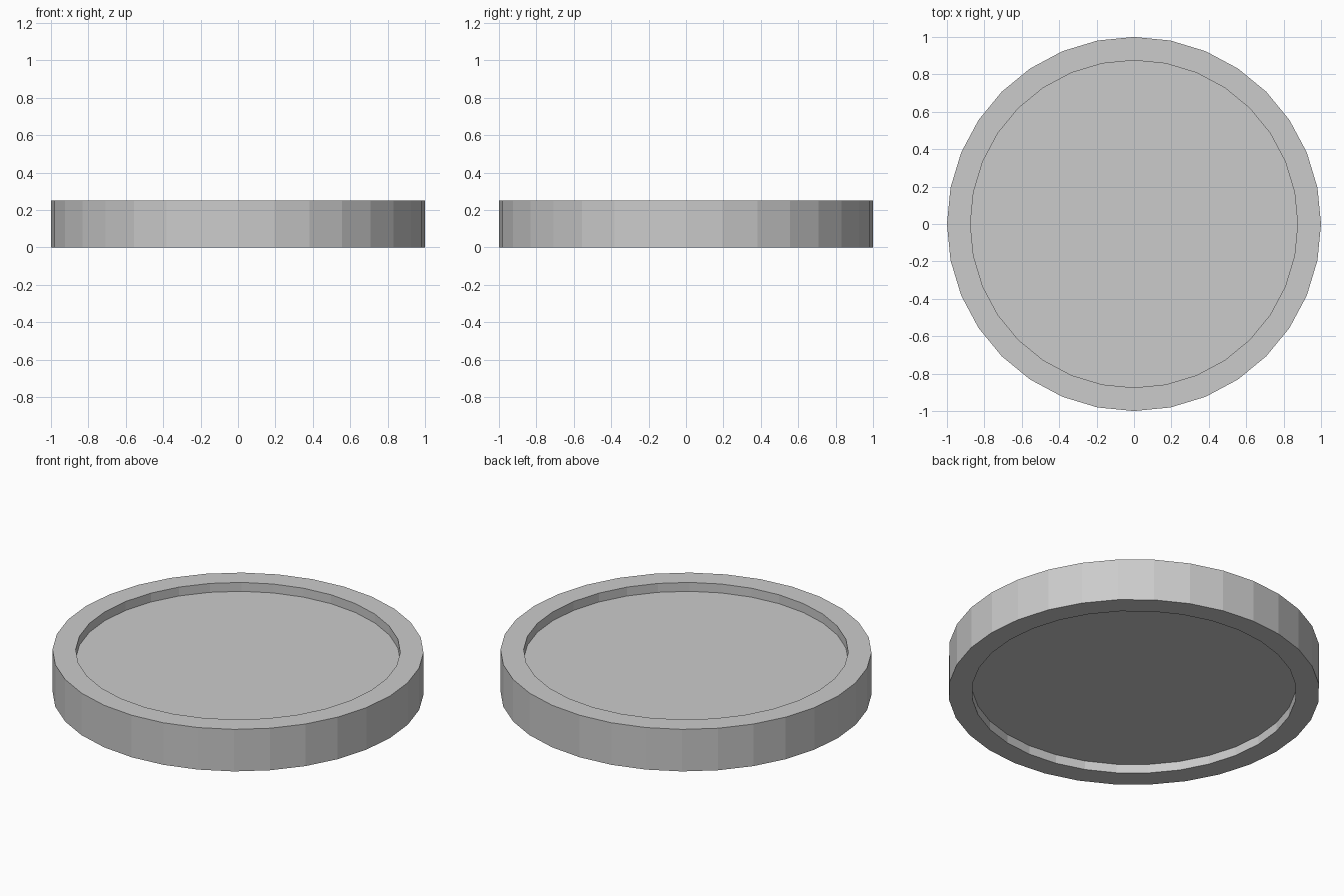
import bpy, bmesh
from mathutils import Matrix, Vector

if "Cube" in bpy.data.objects:
    bpy.data.objects.remove(bpy.data.objects["Cube"])

SIDES, RADIUS, HEIGHT = 32, 1.0, 0.25
INNER_RADIUS, RECESS = 0.875, 0.053

bm = bmesh.new()

# Solid disc standing on z = 0
bmesh.ops.create_cone(bm, cap_ends=True, segments=SIDES, radius1=RADIUS, radius2=RADIUS,
                      depth=HEIGHT, matrix=Matrix.Translation((0, 0, HEIGHT / 2)))
bm.normal_update()


def recess_cap(cap):
    """Leave a flat rim and sink the middle of a cap into the disc."""
    sink = -cap.normal.copy() * RECESS
    # rim
    inner = bmesh.ops.extrude_discrete_faces(bm, faces=[cap])["faces"][0]
    for v in inner.verts:
        v.co.x *= INNER_RADIUS / RADIUS
        v.co.y *= INNER_RADIUS / RADIUS
    # recess wall and floor
    floor = bmesh.ops.extrude_discrete_faces(bm, faces=[inner])["faces"][0]
    bmesh.ops.translate(bm, verts=floor.verts[:], vec=Vector(sink))


# Same recess on the top and the underside
for cap in [f for f in bm.faces if len(f.verts) == SIDES]:
    recess_cap(cap)

bmesh.ops.recalc_face_normals(bm, faces=bm.faces[:])
mesh = bpy.data.meshes.new("rimmed_disc")
bm.to_mesh(mesh)
bm.free()
bpy.context.collection.objects.link(bpy.data.objects.new("rimmed_disc", mesh))
